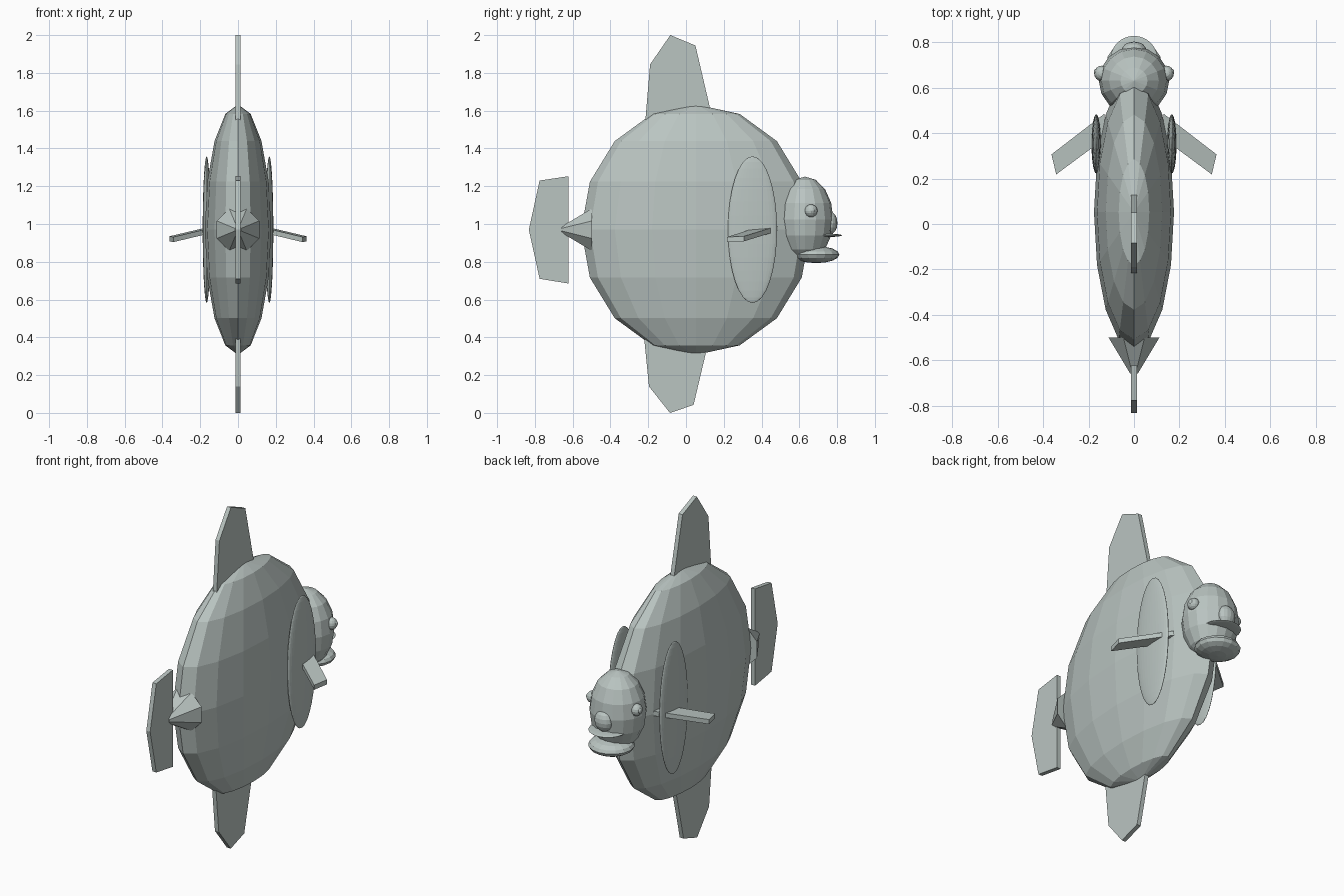
import bpy, bmesh, math
from mathutils import Matrix, Vector

if "Cube" in bpy.data.objects:
    bpy.data.objects.remove(bpy.data.objects["Cube"])

mat = bpy.data.materials.new("pale grey green")
mat.diffuse_color = (0.49, 0.555, 0.535, 1)
mat.use_nodes = True
mat.node_tree.nodes["Principled BSDF"].inputs["Base Color"].default_value = mat.diffuse_color


def finish(bm, name, smooth=False):
    """Turn a bmesh into a named object."""
    bmesh.ops.recalc_face_normals(bm, faces=bm.faces[:])
    for f in bm.faces:
        f.smooth = smooth
    me = bpy.data.meshes.new(name)
    bm.to_mesh(me)
    bm.free()
    me.materials.append(mat)
    ob = bpy.data.objects.new(name, me)
    bpy.context.collection.objects.link(ob)
    return ob


def ellipsoid(name, centre, radii, segs=16, rings=8, smooth=False):
    bm = bmesh.new()
    bmesh.ops.create_uvsphere(bm, u_segments=segs, v_segments=rings, radius=1,
                              matrix=Matrix.Translation(centre) @ Matrix.Diagonal((*radii, 1)))
    return finish(bm, name, smooth)


def slab(name, points, offset):
    """Extrude a flat outline by an offset vector."""
    bm = bmesh.new()
    face = bm.faces.new([bm.verts.new(p) for p in points])
    ext = bmesh.ops.extrude_face_region(bm, geom=[face])
    moved = [g for g in ext["geom"] if isinstance(g, bmesh.types.BMVert)]
    bmesh.ops.translate(bm, verts=moved, vec=Vector(offset))
    return finish(bm, name)


def upright_fin(name, profile):
    return slab(name, [(-0.0125, y, z) for y, z in profile], (0.025, 0, 0))


# Round flat body and egg-shaped head
ellipsoid("body", (0, 0.052, 0.97), (0.176, 0.607, 0.663))
ellipsoid("head", (0, 0.63, 1.025), (0.155, 0.15, 0.226))

# Face: nose, thin upper lip, thick lower lip
ellipsoid("nose", (0, 0.762, 1.005), (0.055, 0.04, 0.06))
ellipsoid("upper_lip", (0, 0.72, 0.94), (0.105, 0.107, 0.01), 32, 16)
ellipsoid("lower_lip", (0, 0.69, 0.838), (0.125, 0.122, 0.045))

# Tail stalk: blunt cone pointing backwards
bm = bmesh.new()
bmesh.ops.create_cone(bm, cap_ends=True, segments=8, radius1=0.122, radius2=0.018, depth=0.16,
                      matrix=Matrix.Translation((0, -0.578, 0.97))
                      @ Matrix.Rotation(math.pi / 2, 4, 'X')
                      @ Matrix.Rotation(math.pi / 8, 4, 'Z'))
finish(bm, "tail_stalk")

# Fins on the centre line
upright_fin("top_fin", [(-0.215, 1.55), (-0.19, 1.845), (-0.083, 2.0),
                        (0.05, 1.945), (0.135, 1.58)])
upright_fin("bottom_fin", [(-0.222, 0.4), (-0.196, 0.14), (-0.085, 0.0),
                           (0.04, 0.042), (0.12, 0.38)])
upright_fin("tail_fin", [(-0.622, 0.685), (-0.775, 0.71), (-0.832, 0.97),
                         (-0.775, 1.23), (-0.622, 1.253)])

# Paired parts on each flank
for s, side in ((-1, "left"), (1, "right")):
    ellipsoid(side + "_gill_cover", (s * 0.166, 0.352, 0.97), (0.021, 0.13, 0.388), 32, 16)
    ellipsoid(side + "_eye", (s * 0.143, 0.662, 1.07), (0.032, 0.034, 0.034))
    ellipsoid(side + "_pupil", (s * 0.167, 0.668, 1.072), (0.01, 0.014, 0.014))
    slab(side + "_side_fin",
         [(s * 0.13, 0.485, 0.963), (s * 0.363, 0.306, 0.908),
          (s * 0.342, 0.218, 0.904), (s * 0.13, 0.375, 0.955)], (0, 0, 0.027))
